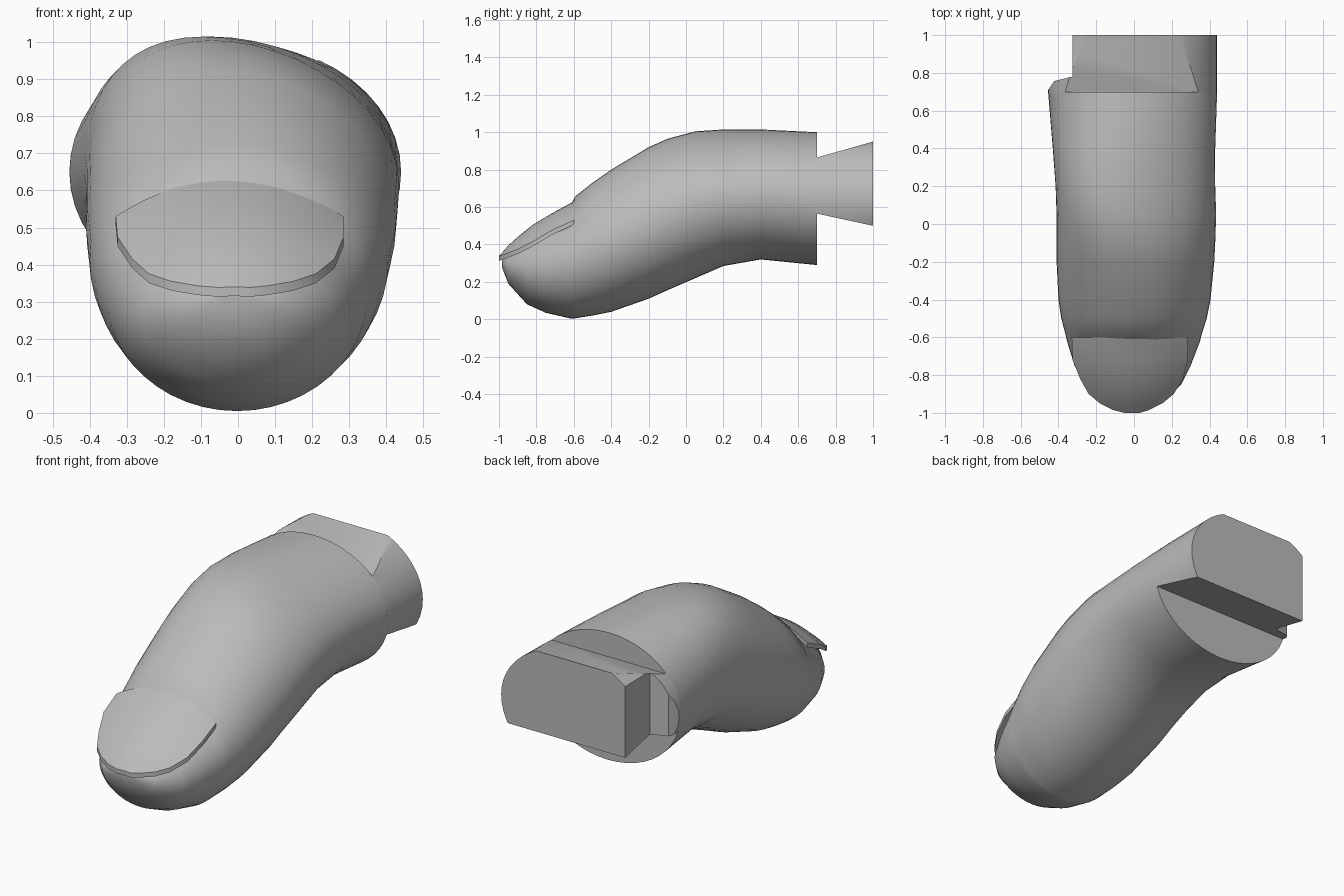
import bpy, bmesh, math
from mathutils import Vector

cube = bpy.data.objects.get("Cube")
if cube:
    bpy.data.objects.remove(cube, do_unlink=True)

grey = bpy.data.materials.new("plain grey")
grey.use_nodes = True
colour = (0.5, 0.5, 0.5, 1)
grey.diffuse_color = colour
grey.node_tree.nodes["Principled BSDF"].inputs["Base Color"].default_value = colour

SEGMENTS = 48


def finish(name, bm, angle=35):
    """Turn a bmesh into a named, smooth shaded object."""
    bmesh.ops.recalc_face_normals(bm, faces=bm.faces)
    mesh = bpy.data.meshes.new(name)
    bm.to_mesh(mesh)
    bm.free()
    mesh.materials.append(grey)
    obj = bpy.data.objects.new(name, mesh)
    bpy.context.collection.objects.link(obj)
    bpy.ops.object.select_all(action='DESELECT')
    obj.select_set(True)
    bpy.context.view_layer.objects.active = obj
    bpy.ops.object.shade_smooth_by_angle(angle=math.radians(angle))
    return obj


def section(y, left, right, bottom, middle, top):
    """Rounded cross-section whose crown leans sideways near the knuckle."""
    centre, half = (left + right) / 2, (right - left) / 2
    lean = 0.1 * math.exp(-((y - 0.2) / 0.35) ** 2)
    ring = []
    for i in range(SEGMENTS):
        a = math.tau * i / SEGMENTS
        c, s = math.cos(a), math.sin(a)
        height = top - middle if s > 0 else middle - bottom
        ring.append(Vector((centre + half * c - lean * max(s, 0) ** 2, y, middle + height * s)))
    return ring


def loft(rings):
    """Skin closed rings and cap both ends."""
    bm = bmesh.new()
    loops = [[bm.verts.new(p) for p in ring] for ring in rings]
    for a, b in zip(loops, loops[1:]):
        for i in range(len(a)):
            j = (i + 1) % len(a)
            bm.faces.new((a[i], a[j], b[j], b[i]))
    bm.faces.new(loops[0])
    bm.faces.new(loops[-1])
    return bm


def clip(bm, point, normal):
    """Remove everything on the normal side of a plane and close the cut."""
    geom = bm.verts[:] + bm.edges[:] + bm.faces[:]
    cut = bmesh.ops.bisect_plane(bm, geom=geom, plane_co=point, plane_no=normal, clear_outer=True)
    edges = [e for e in cut["geom_cut"] if isinstance(e, bmesh.types.BMEdge)]
    bmesh.ops.contextual_create(bm, geom=edges)


# Finger body: y, left, right, bottom, middle, top
stations = [
    (-0.985, -0.07, 0.05, 0.28, 0.305, 0.325),
    (-0.95, -0.17, 0.15, 0.19, 0.28, 0.36),
    (-0.85, -0.26, 0.25, 0.08, 0.27, 0.44),
    (-0.75, -0.315, 0.30, 0.035, 0.29, 0.52),
    (-0.62, -0.355, 0.35, 0.005, 0.32, 0.60),
    (-0.595, -0.36, 0.355, 0.005, 0.33, 0.655),
    (-0.5, -0.385, 0.385, 0.02, 0.37, 0.73),
    (-0.4, -0.40, 0.405, 0.04, 0.41, 0.80),
    (-0.2, -0.41, 0.425, 0.11, 0.50, 0.92),
    (-0.1, -0.41, 0.43, 0.155, 0.55, 0.965),
    (0.05, -0.41, 0.435, 0.22, 0.61, 1.005),
    (0.2, -0.415, 0.43, 0.285, 0.645, 1.015),
    (0.4, -0.43, 0.43, 0.32, 0.66, 1.015),
    (0.7, -0.455, 0.44, 0.29, 0.65, 1.0),
]
finish("finger_body", loft([section(*s) for s in stations]))

# Fingernail: y, left, right, centre height, edge height
nail_stations = [
    (-1.0, -0.05, 0.03, 0.34, 0.338),
    (-0.985, -0.11, 0.08, 0.355, 0.343),
    (-0.95, -0.18, 0.15, 0.395, 0.355),
    (-0.9, -0.24, 0.21, 0.44, 0.375),
    (-0.82, -0.285, 0.26, 0.505, 0.415),
    (-0.72, -0.325, 0.285, 0.565, 0.475),
    (-0.6, -0.33, 0.285, 0.63, 0.53),
]
STEPS = [i / 8 - 1 for i in range(17)]
nail_rings = []
for y, left, right, centre, edge in nail_stations:
    top = [Vector(((left + right) / 2 + t * (right - left) / 2, y,
                   centre - (centre - edge) * t * t)) for t in STEPS]
    under = [p - Vector((0, 0, 0.025)) for p in reversed(top)]
    nail_rings.append(top + under)
finish("fingernail", loft(nail_rings))


def dovetail():
    """Continue the rear section and trim it to a flaring tongue."""
    end = stations[-1][1:]
    bm = loft([section(y, *end) for y in (0.69, 1.0)])
    clip(bm, (0, 0.7, 0.865), (0, -0.085, 0.3))
    clip(bm, (0, 0.7, 0.565), (0, -0.065, -0.3))
    return bm


# Joint tongue with a flat side
tongue = dovetail()
clip(tongue, (-0.325, 0, 0), (-1, 0, 0))
finish("joint_tongue", tongue)

# Short shoulder left beside the tongue
shoulder = dovetail()
clip(shoulder, (-0.325, 0, 0), (1, 0, 0))
clip(shoulder, (-0.33, 0.78, 0), (-0.25, 1, 0))
clip(shoulder, (-0.43, 0.745, 0), (-1, 0.7, 0))
finish("joint_shoulder", shoulder)
